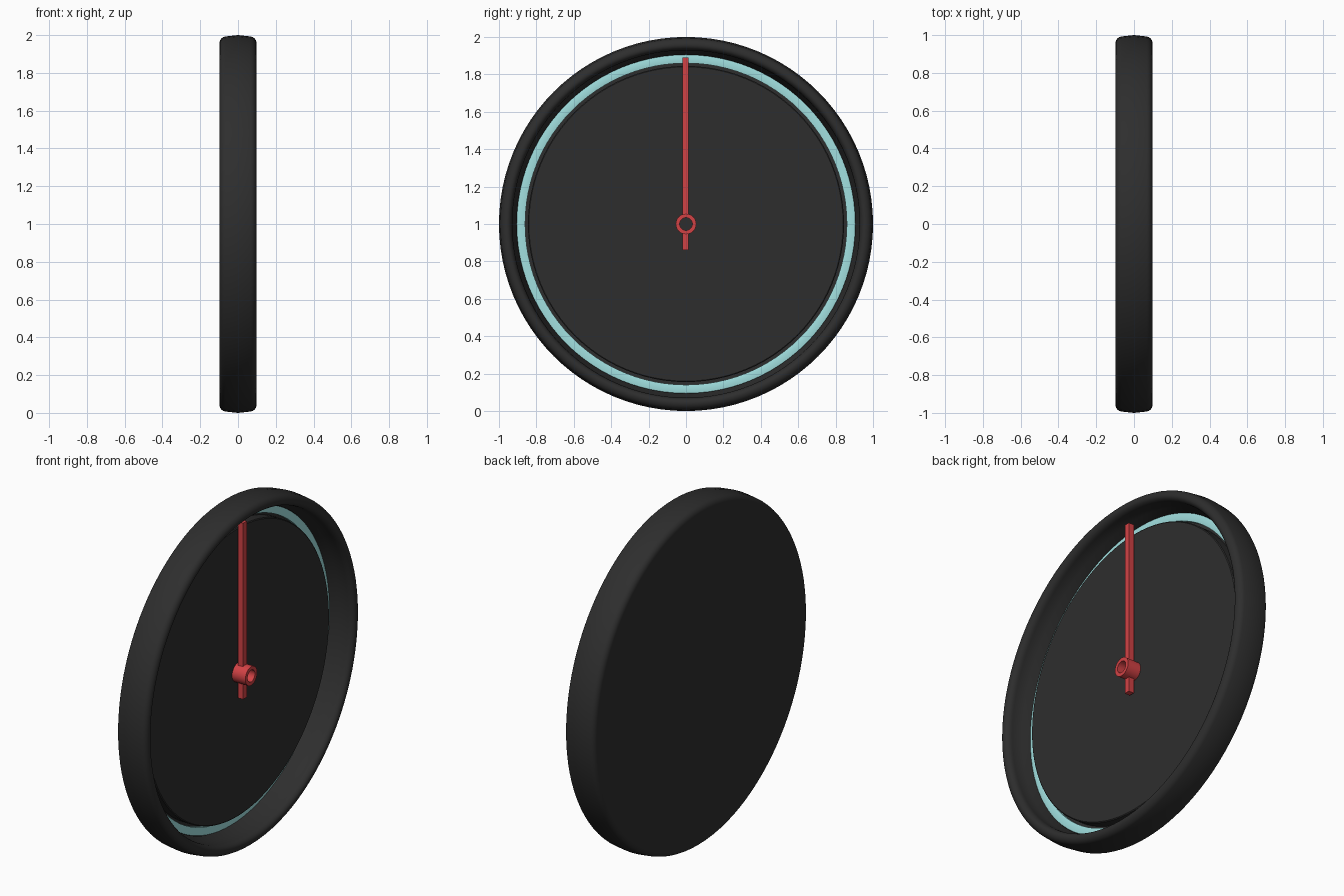
import bpy, bmesh, math

cube = bpy.data.objects.get("Cube")
if cube:
    bpy.data.objects.remove(cube)


def material(name, rgb):
    m = bpy.data.materials.new(name)
    m.use_nodes = True
    m.diffuse_color = (*rgb, 1)
    m.node_tree.nodes["Principled BSDF"].inputs["Base Color"].default_value = (*rgb, 1)
    return m


black = material("black", (0.027, 0.027, 0.027))
teal = material("pale teal", (0.36, 0.75, 0.75))
red = material("red", (0.65, 0.055, 0.06))


def lathe(name, profile, mat, steps=96, closed=False, smooth=True):
    """Spin an (x, radius) profile around the x axis through z = 1."""
    bm = bmesh.new()
    verts = [bm.verts.new((x, 0, r)) for x, r in profile]
    edges = [bm.edges.new(pair) for pair in zip(verts, verts[1:])]
    if closed:
        edges.append(bm.edges.new((verts[-1], verts[0])))
    bmesh.ops.spin(bm, geom=verts + edges, cent=(0, 0, 0), axis=(1, 0, 0),
                   angle=math.tau, steps=steps, use_duplicate=False)
    bmesh.ops.remove_doubles(bm, verts=bm.verts, dist=1e-5)
    bmesh.ops.recalc_face_normals(bm, faces=bm.faces)
    return finish(name, bm, mat, smooth)


def finish(name, bm, mat, smooth=False):
    mesh = bpy.data.meshes.new(name)
    bm.to_mesh(mesh)
    bm.free()
    mesh.materials.append(mat)
    ob = bpy.data.objects.new(name, mesh)
    bpy.context.collection.objects.link(ob)
    ob.location.z = 1
    if smooth:
        bpy.ops.object.select_all(action="DESELECT")
        ob.select_set(True)
        bpy.context.view_layer.objects.active = ob
        bpy.ops.object.shade_smooth_by_angle(angle=math.radians(35))
    return ob


def arc(cx, cr, rx, rr, start, end, n=6):
    """Quarter-ellipse points; angle 0 points outward, 90 towards +x."""
    angles = [math.radians(start + (end - start) * i / n) for i in range(n + 1)]
    return [(cx + rx * math.sin(a), cr + rr * math.cos(a)) for a in angles]


# Case: flat back, slightly bulged side, rounded lip, recessed floor
case = [(-0.098, 0)]
case += arc(-0.062, 0.957, 0.036, 0.036, -90, -10)
case += [(0, 1.0)]
case += arc(0.062, 0.957, 0.036, 0.036, 10, 90)
case += arc(0.062, 0.957, 0.036, 0.028, 90, 180)
case += [(0.0, 0.925), (-0.03, 0.905), (-0.06, 0.905), (-0.06, 0)]
lathe("case", case, black)

# Raised dial plate
lathe("dial_plate", [(-0.06, 0.845), (-0.004, 0.845), (0, 0.84), (0, 0)], black)

# Coloured ring in the groove around the dial
lathe("dial_ring", [(-0.06, 0.86), (-0.042, 0.86), (-0.038, 0.882),
                    (-0.042, 0.906), (-0.06, 0.906)], teal, closed=True)

# Hollow hub
lathe("needle_hub", [(0, 0.034), (0, 0.055), (0.086, 0.055), (0.086, 0.034)],
      red, steps=24, closed=True)


# Needle and its short tail, square bars meeting the hub
def bar(name, z0, z1, width=0.034):
    bm = bmesh.new()
    bmesh.ops.create_cube(bm, size=1)
    bmesh.ops.scale(bm, vec=(width, width, z1 - z0), verts=bm.verts)
    bmesh.ops.translate(bm, vec=(0.03, -0.003, (z0 + z1) / 2), verts=bm.verts)
    finish(name, bm, red)


bar("needle", 0.045, 0.89)
bar("needle_tail", -0.14, -0.045)
